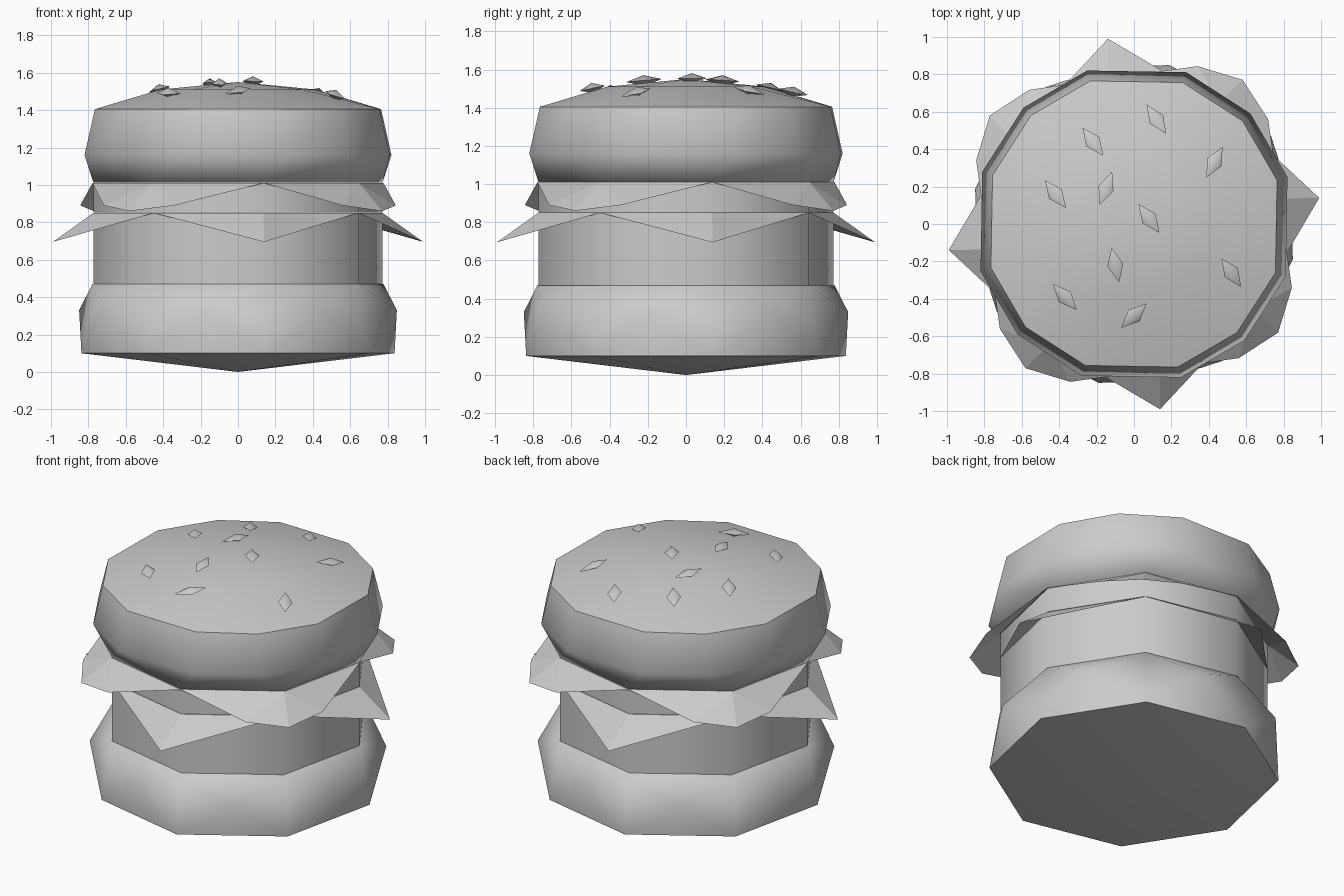
import bpy, bmesh, math
from mathutils import Vector

if "Cube" in bpy.data.objects:
    bpy.data.objects.remove(bpy.data.objects["Cube"])

PHASE = 10                                        # shared twist of the octagonal layers
OCT = [PHASE + 45 * k for k in range(8)]
OCT_HALF = [a + 22.5 for a in OCT]
ROUND12 = [q + a for q in (0, 90, 180, 270) for a in (17, 43.5, 71)]


def ring(angles, r, z):
    return [Vector((r * math.cos(math.radians(a)), r * math.sin(math.radians(a)), z))
            for a in angles]


def finish(name, bm, smooth_angle=None):
    bmesh.ops.recalc_face_normals(bm, faces=bm.faces[:])
    mesh = bpy.data.meshes.new(name)
    bm.to_mesh(mesh)
    bm.free()
    ob = bpy.data.objects.new(name, mesh)
    bpy.context.collection.objects.link(ob)
    if smooth_angle:
        bpy.ops.object.select_all(action='DESELECT')
        ob.select_set(True)
        bpy.context.view_layer.objects.active = ob
        bpy.ops.object.shade_smooth_by_angle(angle=math.radians(smooth_angle))
    return ob


def hull(name, points, smooth_angle=60):
    bm = bmesh.new()
    for p in points:
        bm.verts.new(p)
    bmesh.ops.convex_hull(bm, input=bm.verts[:])
    return finish(name, bm, smooth_angle)


def sheet(name, z, rim_r, first_corner, flap):
    """Flat octagon with four drooping corner flaps; flap = (angle offset, radius, z)."""
    bm = bmesh.new()
    rim = [bm.verts.new(p) for p in ring(OCT, rim_r, z)]
    bm.faces.new(rim)
    for k in range(first_corner, 8, 2):
        a, b, c = rim[k - 1], rim[k], rim[(k + 1) % 8]
        outer = [bm.verts.new(ring([OCT[k] + da - 2], r, h)[0]) for da, r, h in flap]
        chain = [a] + outer + [c]
        for p, q in zip(chain, chain[1:]):
            bm.faces.new((b, p, q))
    return finish(name, bm)


# Bottom bun
hull("bottom_bun", [Vector((0, 0, 0))] + ring(OCT, 0.85, 0.1)
     + ring(OCT_HALF, 0.87, 0.33) + ring(OCT, 0.79, 0.47))

# Patty and tomato
hull("patty", ring(OCT, 0.785, 0.46) + ring(OCT, 0.785, 0.85), 50)
hull("tomato", ring(OCT, 0.785, 0.852) + ring(OCT, 0.785, 1.01), 50)

# Cheese with pointed corners, lettuce with rounded ones
sheet("cheese", 0.85, 0.785, 0, [(0, 1.0, 0.695)])
sheet("lettuce", 1.01, 0.79, 1, [(-15, 0.91, 0.89), (0, 0.965, 0.86), (15, 0.91, 0.89)])

# Top bun
hull("top_bun", ring(OCT, 0.785, 1.012) + ring(ROUND12, 0.858, 1.16)
     + ring(ROUND12, 0.80, 1.405) + ring(OCT, 0.42, 1.51) + [Vector((0, 0, 1.55))])

# Sesame seeds: x, y, direction of the long axis in degrees
SEEDS = [(-.22, .44, -54), (.12, .56, -58), (.43, .33, 61), (-.42, .16, -52),
         (-.15, .19, 70), (.08, .03, -54), (-.10, -.22, -78), (.52, -.26, -54),
         (-.37, -.39, -48), (0, -.49, 45)]
for i, (x, y, ang) in enumerate(SEEDS):
    up = Vector((0.44 * x, 0.44 * y, 1)).normalized()
    d = Vector((math.cos(math.radians(ang)), math.sin(math.radians(ang)), 0))
    d = (d - up * d.dot(up)).normalized()
    s = up.cross(d)
    c = Vector((x, y, 1.555 - 0.22 * (x * x + y * y)))
    hull(f"seed_{i + 1}", [c + d * .095, c - d * .095, c + s * .043, c - s * .043,
                           c + up * .028, c - up * .028], 70)
